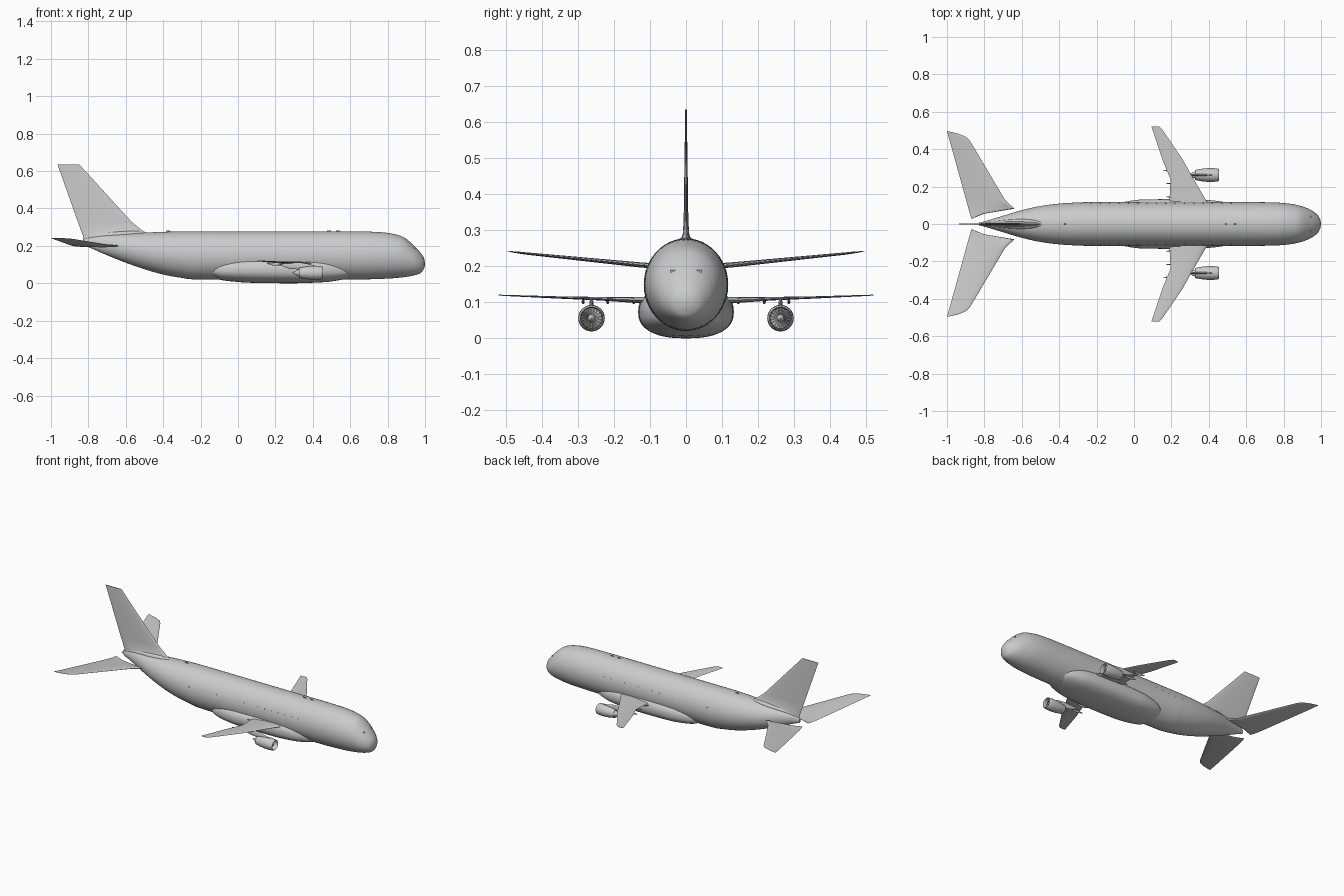
import bpy, bmesh, math
from mathutils import Vector


def finish(name, rings, mirror=False, angle=40):
    # Skin a list of equal-length rings, cap the ends and shade smoothly
    bm = bmesh.new()
    loops = [[bm.verts.new(p) for p in ring] for ring in rings]
    n = len(loops[0])
    for a, b in zip(loops, loops[1:]):
        for i in range(n):
            j = (i + 1) % n
            bm.faces.new((a[i], a[j], b[j], b[i]))
    bm.faces.new(loops[0])
    bm.faces.new(loops[-1])
    bmesh.ops.recalc_face_normals(bm, faces=bm.faces)
    mesh = bpy.data.meshes.new(name)
    bm.to_mesh(mesh)
    bm.free()
    ob = bpy.data.objects.new(name, mesh)
    bpy.context.collection.objects.link(ob)
    if mirror:
        m = ob.modifiers.new("Mirror", 'MIRROR')
        m.use_axis = (False, True, False)
        m.use_mirror_merge = False
    bpy.ops.object.select_all(action='DESELECT')
    ob.select_set(True)
    bpy.context.view_layer.objects.active = ob
    bpy.ops.object.shade_smooth_by_angle(angle=math.radians(angle))
    return ob


def spline(rows, steps):
    # Catmull-Rom interpolation through the section rows
    rows = [Vector(r) for r in rows]
    out = []
    for i in range(len(rows) - 1):
        p0, p1 = rows[max(i - 1, 0)], rows[i]
        p2, p3 = rows[i + 1], rows[min(i + 2, len(rows) - 1)]
        for k in range(steps):
            t = k / steps
            out.append(0.5 * (2 * p1 + (p2 - p0) * t + (2 * p0 - 5 * p1 + 4 * p2 - p3) * t * t
                              + (3 * p1 - p0 - 3 * p2 + p3) * t ** 3))
    return out + [rows[-1]]


def body(name, rows, y=0, steps=5, power=2, n=48, mirror=False, angle=40):
    # Rows are (x, bottom z, top z, half width)
    rings = []
    for x, zb, zt, w in (spline(rows, steps) if steps > 1 else rows):
        ring = []
        for i in range(n):
            a = 2 * math.pi * i / n
            c, s = math.cos(a), math.sin(a)
            c = math.copysign(abs(c) ** (2 / power), c)
            s = math.copysign(abs(s) ** (2 / power), s)
            ring.append((x, y + w * c, (zb + zt) / 2 + (zt - zb) / 2 * s))
        rings.append(ring)
    return finish(name, rings, mirror, angle)


def foil(name, rows, upright=False, mirror=False):
    # Rows are (span, leading x, trailing x, offset, thickness)
    rings = []
    for span, le, te, off, th in rows:
        ring = []
        for i in range(20):
            a = 2 * math.pi * i / 20
            u = (1 + math.cos(a)) / 2
            t = off + th * 0.72 * math.sin(a) * (0.4 + 0.6 * u)
            x = te + (le - te) * u
            ring.append((x, t, span) if upright else (x, span, t))
        rings.append(ring)
    return finish(name, rings, mirror)


def lathe(name, profile, y, z, **kw):
    # Profile is (x, radius) about an axis along x
    return body(name, [(x, z - r, z + r, r) for x, r in profile], y, 1, **kw)


# Fuselage
body("fuselage", [
    (1.0, .104, .106, .001), (.995, .08, .132, .026), (.98, .057, .158, .05), (.945, .043, .197, .076),
    (.89, .033, .244, .097), (.83, .027, .264, .109), (.75, .023, .274, .115), (.6, .02, .277, .117),
    (.2, .02, .277, .117), (-.2, .02, .277, .117), (-.3, .029, .277, .115), (-.4, .047, .275, .109),
    (-.5, .075, .271, .096), (-.6, .11, .267, .074), (-.7, .15, .261, .044), (-.78, .185, .25, .02),
    (-.83, .205, .235, .006)])

# Belly fairing around the wing roots
body("belly_fairing", [
    (-.16, .05, .10, .07), (-.1, .02, .125, .105), (0, .007, .14, .127), (.1, .002, .145, .132),
    (.3, 0, .145, .132), (.42, .004, .14, .126), (.5, .01, .13, .113), (.58, .026, .11, .085),
    (.62, .05, .09, .05)], power=2.4)

# Wings
foil("wing", [
    (.08, .42, .19, .104, .02), (.13, .383, .19, .106, .016), (.238, .32, .195, .11, .009),
    (.345, .26, .152, .113, .006), (.50, .155, .1, .119, .003), (.52, .136, .094, .12, .002)], mirror=True)

# Tailplanes
foil("tailplane", [
    (.03, -.864, -.87, .2, .003), (.055, -.8, -.877, .199, .008), (.082, -.64, -.885, .2, .014),
    (.13, -.69, -.898, .204, .013), (.44, -.874, -.984, .235, .006), (.465, -.896, -.991, .238, .005),
    (.483, -.94, -.996, .24, .003), (.495, -.99, -1.0, .242, .001)], mirror=True)

# Tail fin with its flared front root
foil("tail_fin", [
    (.235, -.46, -.825, 0, .05), (.257, -.47, -.83, 0, .038), (.272, -.495, -.836, 0, .028),
    (.29, -.522, -.842, 0, .016), (.33, -.57, -.857, 0, .012), (.635, -.848, -.965, 0, .004)], upright=True)

# Dorsal fairing under the fin
body("fin_fairing", [(-.48, .266, .27, .004), (-.54, .25, .281, .022), (-.62, .24, .28, .026),
                     (-.7, .235, .274, .02), (-.8, .225, .26, .008)], n=24)

# Engines: nacelle with intake, core and nose cone
EY, EZ = .262, .056
lathe("engine_nacelle", [
    (.422, .001), (.422, .029), (.44, .028), (.45, .029), (.454, .031), (.451, .033), (.44, .0355),
    (.42, .0368), (.39, .0365), (.36, .033), (.327, .027), (.328, .024), (.34, .021), (.325, .018),
    (.312, .013), (.308, .009), (.29, .001)], EY, EZ, n=40, mirror=True)
lathe("engine_spinner", [(.42, .011), (.43, .009), (.438, .005), (.442, .0005)], EY, EZ, n=24, mirror=True)

# Fan blades
for i in range(18):
    a = 2 * math.pi * i / 18
    rings = []
    for r, w in ((.008, .001), (.0285, .0035)):
        ring = []
        for x, t in ((.421, -w), (.423, -w), (.429, w), (.427, w)):
            ring.append((x, EY + r * math.cos(a) - t * math.sin(a), EZ + r * math.sin(a) + t * math.cos(a)))
        rings.append(ring)
    finish("fan_blade", rings, mirror=True)

# Engine pylons
body("engine_pylon", [(.425, .086, .092, .001), (.39, .084, .1, .004), (.33, .075, .111, .006),
                      (.27, .08, .112, .005), (.22, .1, .11, .001)], EY, n=16, mirror=True)

# Flap track fairings under the trailing edges
for y in (.145, .217, .285):
    x = .17 if y < .25 else .155
    body("flap_fairing", [(x + .09, .104, .106, .001), (x + .06, .096, .108, .004), (x + .03, .096, .109, .004),
                          (x, .105, .108, .001)], y, 4, n=12, mirror=True)

# Blade antennas on the roof
for x in (.54, .49, -.37):
    foil("antenna", [(.27, x + .015, x - .015, 0, .004), (.282, x + .005, x - .015, 0, .002)], upright=True)

# Small cabin windows
for i in range(19):
    x = -.38 + i * .05
    w = .115 if x > -.3 else .109
    rings = [[(x + dx, w * .955 + dy, .186 + dz) for dx, dz in
              ((-.003, -.004), (.003, -.004), (.003, .004), (-.003, .004))] for dy in (-.006, .002)]
    finish("cabin_window", rings, mirror=True)

# Cockpit window strip
for y in (.012, .034):
    x = .951 - y * .12
    rings = [[(x + dx, y + dy, .186 + dz) for dy, dz in
              ((-.009, -.003), (.009, -.003), (.009, .003), (-.009, .003))] for dx in (-.012, .0)]
    finish("cockpit_window", rings, mirror=True)
